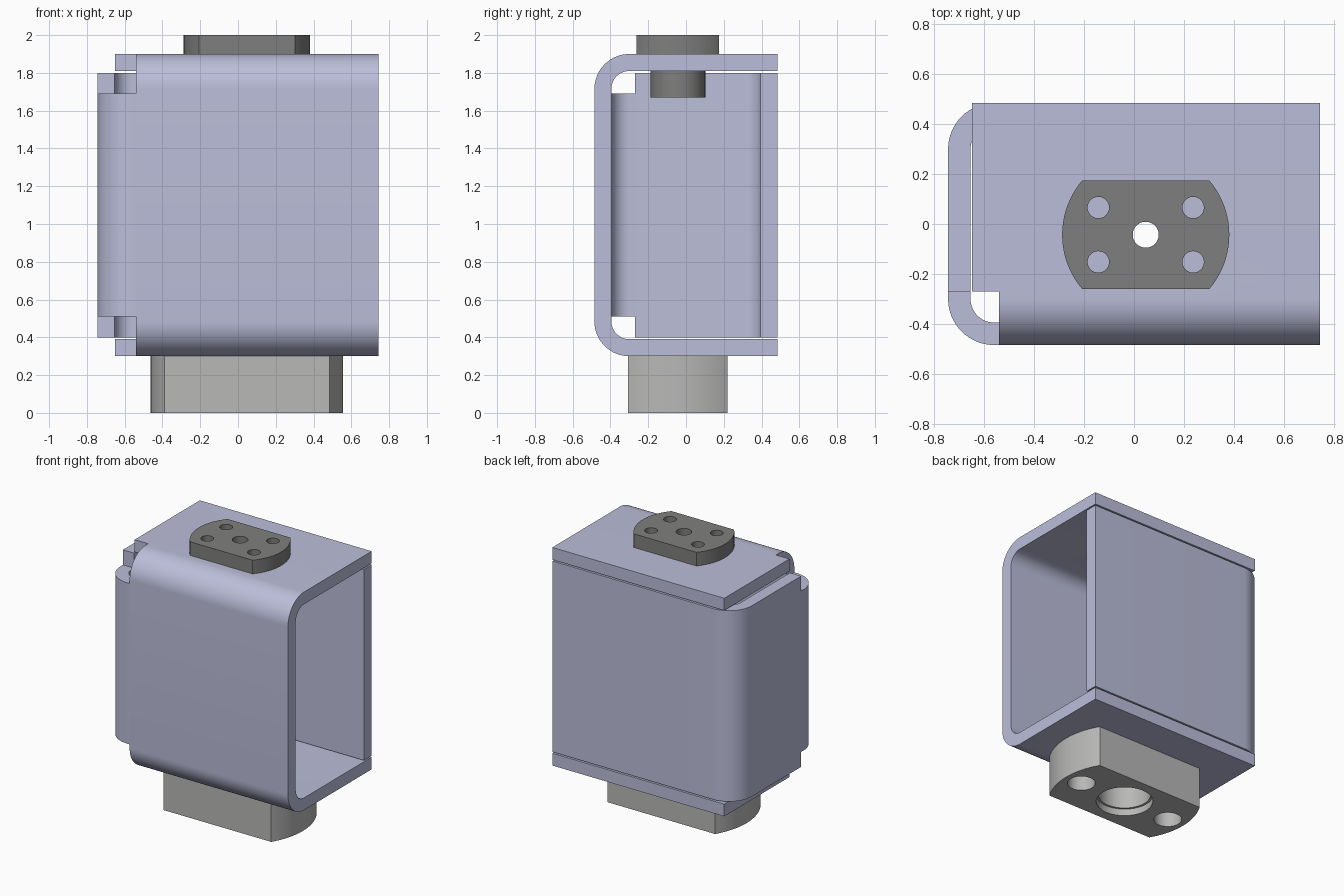
import bpy, bmesh
from math import cos, sin, radians, pi, asin
from mathutils import Vector

cube = bpy.data.objects.get("Cube")
if cube:
    bpy.data.objects.remove(cube, do_unlink=True)

THICK, BEND = 0.09, 0.185      # sheet thickness, outer bend radius
CX, CY = 0.047, -0.043         # shared axis of the mounting parts


def material(name, rgb):
    m = bpy.data.materials.new(name)
    m.use_nodes = True
    m.diffuse_color = (*rgb, 1)
    m.node_tree.nodes["Principled BSDF"].inputs["Base Color"].default_value = (*rgb, 1)
    return m


SHEET = material("blue grey metal", (0.5, 0.515, 0.7))
DARK = material("dark grey", (0.212, 0.212, 0.21))
LIGHT = material("light grey", (0.48, 0.48, 0.475))


def prism(name, profile, lo, hi, mat=None, axis="z"):
    """Extrude a 2D profile along z (profile in xy) or x (profile in yz)."""
    place = (lambda a, b: (a, b, lo)) if axis == "z" else (lambda a, b: (lo, a, b))
    step = Vector((0, 0, hi - lo)) if axis == "z" else Vector((hi - lo, 0, 0))
    bm = bmesh.new()
    face = bm.faces.new([bm.verts.new(place(a, b)) for a, b in profile])
    new = bmesh.ops.extrude_face_region(bm, geom=[face], use_keep_orig=True)["geom"]
    bmesh.ops.translate(bm, vec=step, verts=[v for v in new if isinstance(v, bmesh.types.BMVert)])
    bmesh.ops.recalc_face_normals(bm, faces=bm.faces[:])
    mesh = bpy.data.meshes.new(name)
    bm.to_mesh(mesh)
    bm.free()
    obj = bpy.data.objects.new(name, mesh)
    bpy.context.collection.objects.link(obj)
    if mat:
        mesh.materials.append(mat)
    return obj


def arc(cx, cy, r, a0, a1, n=16):
    angles = [radians(a0 + (a1 - a0) * i / n) for i in range(n + 1)]
    return [(cx + r * cos(a), cy + r * sin(a)) for a in angles]


def circle(x, y, r):
    return arc(x, y, r, 0, 360, 48)[:-1]


def rect(x0, x1, y0, y1):
    return [(x0, y0), (x1, y0), (x1, y1), (x0, y1)]


def bent_sheet(start, bends, end):
    """Closed profile of a sheet whose outer side runs start, bends, end."""
    outer, inner = [start], []
    a0, a1 = radians(bends[0][2]), radians(bends[-1][3])
    inner.append((start[0] - THICK * cos(a0), start[1] - THICK * sin(a0)))
    for x, y, b0, b1 in bends:
        outer += arc(x, y, BEND, b0, b1)
        inner += arc(x, y, BEND - THICK, b0, b1)
    outer.append(end)
    inner.append((end[0] - THICK * cos(a1), end[1] - THICK * sin(a1)))
    return outer + inner[::-1]


def flatted_disc(r, half):
    """Disc with two flats facing front and back."""
    a = asin(half / r) * 180 / pi
    return arc(CX, CY, r, -a, a, 20) + arc(CX, CY, r, 180 - a, 180 + a, 20)


def activate(obj):
    bpy.ops.object.select_all(action="DESELECT")
    obj.select_set(True)
    bpy.context.view_layer.objects.active = obj


def cut(obj, profile, lo, hi):
    cutter = prism("cutter", profile, lo, hi)
    cutter.hide_render = True
    activate(obj)
    mod = obj.modifiers.new("cut", "BOOLEAN")
    mod.operation, mod.solver, mod.object = "DIFFERENCE", "EXACT", cutter
    bpy.ops.object.modifier_apply(modifier=mod.name)
    bpy.data.objects.remove(cutter, do_unlink=True)


def finish(obj):
    activate(obj)
    bpy.ops.object.shade_smooth_by_angle(angle=radians(30))


# Channel: top, front and bottom walls, with relieved corners
channel = prism("front_channel", bent_sheet(
    (0.485, 1.9), [(-0.3, 1.715, 90, 180), (-0.3, 0.485, 180, 270)], (0.485, 0.3)),
    -0.65, 0.745, SHEET, axis="x")
cut(channel, rect(-0.8, -0.54, -0.6, -0.27), 0.2, 2)
cut(channel, circle(CX, CY, 0.052), 1.7, 2)
cut(channel, circle(CX, CY, 0.145), 0.2, 0.5)

# Side and back walls, notched where they meet the channel
wrap = prism("side_and_back_wall", bent_sheet(
    (-0.54, -0.485), [(-0.56, -0.3, 270, 180), (-0.56, 0.3, 180, 90)], (0.745, 0.485)),
    0.4, 1.8, SHEET)
for lo, hi in ((0.3, 0.51), (1.69, 1.9)):
    cut(wrap, rect(-0.8, -0.5, -0.6, -0.27), lo, hi)

# Top mounting pad with four screw holes and a centre bore
pad = prism("top_pad", flatted_disc(0.335, 0.218), 1.9, 2.0, DARK)
for sx in (-1, 1):
    for sy in (-1, 1):
        cut(pad, circle(CX + sx * 0.19, CY + sy * 0.109, 0.043), 1.8, 2.1)
cut(pad, circle(CX, CY, 0.052), 1.8, 2.1)

# Round boss under the top wall
boss = prism("inner_boss", circle(CX, CY, 0.145), 1.67, 1.81, DARK)
cut(boss, circle(CX, CY, 0.052), 1.6, 1.9)

# Bottom block with a stepped bore and two side holes
block = prism("bottom_block", flatted_disc(0.51, 0.263), 0, 0.3, LIGHT)
cut(block, circle(CX, CY, 0.19), -0.1, 0.05)
cut(block, circle(CX, CY, 0.175), -0.1, 0.4)
for sx in (-1, 1):
    cut(block, circle(CX + sx * 0.378, CY, 0.093), -0.1, 0.4)

for part in (channel, wrap, pad, boss, block):
    finish(part)
